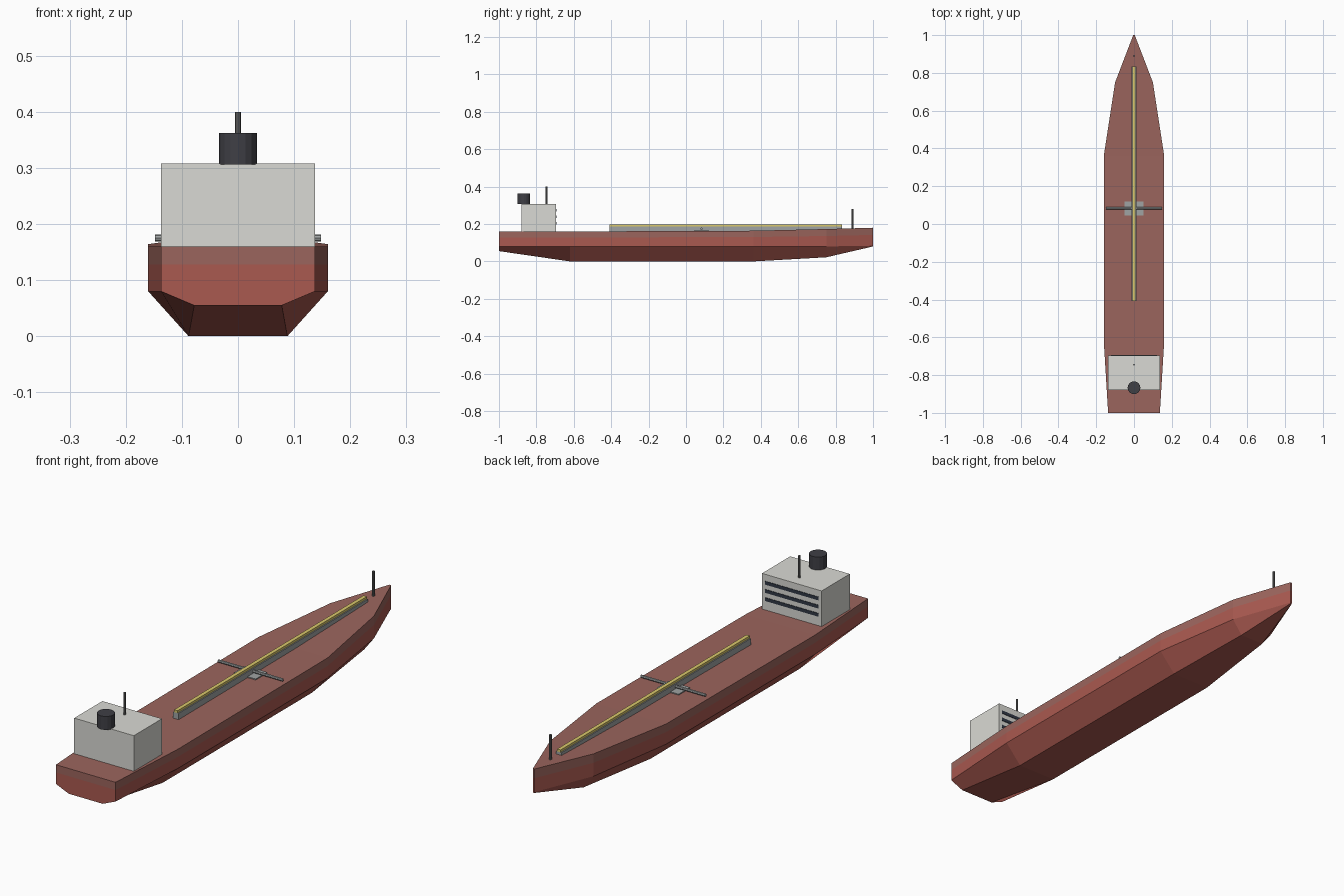
import bpy, bmesh, math

if "Cube" in bpy.data.objects:
    bpy.data.objects.remove(bpy.data.objects["Cube"])


def mat(name, rgb):
    m = bpy.data.materials.new(name)
    m.diffuse_color = (*rgb, 1)
    m.use_nodes = True
    m.node_tree.nodes["Principled BSDF"].inputs["Base Color"].default_value = m.diffuse_color
    return m


RED = mat("hull_red", (0.40, 0.10, 0.08))
DECK = mat("deck_red", (0.33, 0.13, 0.11))
WHITE = mat("house_white", (0.70, 0.70, 0.66))
DARK = mat("dark", (0.05, 0.05, 0.06))
GLASS = mat("glass", (0.03, 0.04, 0.06))
GREY = mat("steel", (0.35, 0.37, 0.37))
MAST = mat("mast_grey", (0.15, 0.15, 0.15))
YELLOW = mat("walkway_yellow", (0.70, 0.58, 0.15))


def finish(bm, name, *mats):
    bmesh.ops.recalc_face_normals(bm, faces=bm.faces[:])
    me = bpy.data.meshes.new(name)
    bm.to_mesh(me)
    bm.free()
    for m in mats:
        me.materials.append(m)
    ob = bpy.data.objects.new(name, me)
    bpy.context.collection.objects.link(ob)
    return ob


def box(name, lo, hi, m):
    bm = bmesh.new()
    bmesh.ops.create_cube(bm, size=1)
    for v in bm.verts:
        v.co = [(a + b) / 2 + c * (b - a) for a, b, c in zip(lo, hi, v.co)]
    return finish(bm, name, m)


def cylinder(name, loc, r, h, m, n=12, rot=(0, 0, 0)):
    bm = bmesh.new()
    bmesh.ops.create_cone(bm, cap_ends=True, segments=n, radius1=r, radius2=r, depth=h)
    ob = finish(bm, name, m)
    ob.location, ob.rotation_euler = loc, rot
    return ob


# Hull lofted through stations: y, half beam, bottom half width, bottom z, chine z, deck z
stations = [
    (-1.00, 0.137, 0.078, 0.055, 0.08, 0.16),
    (-0.62, 0.16, 0.088, 0.0, 0.08, 0.16),
    (0.36, 0.16, 0.088, 0.0, 0.08, 0.164),
    (0.75, 0.10, 0.055, 0.022, 0.08, 0.173),
    (1.00, 0.004, 0.003, 0.08, 0.084, 0.18),
]
bm = bmesh.new()
rings = []
for y, w, b, zb, zc, zd in stations:
    half = [(b, zb), (w, zc), (w, zc + 0.6 * (zd - zc)), (w, zd)]
    ring = half + [(-x, z) for x, z in reversed(half)]
    rings.append([bm.verts.new((x, y, z)) for x, z in ring])
for r0, r1 in zip(rings, rings[1:]):
    for i in range(8):
        j = (i + 1) % 8
        f = bm.faces.new((r0[i], r0[j], r1[j], r1[i]))
        f.material_index = 1 if i in (2, 3, 4) else 0
for r in (rings[0], rings[-1]):
    bm.faces.new((r[0], r[1], r[6], r[7]))
    bm.faces.new((r[1], r[2], r[5], r[6]))
    bm.faces.new((r[2], r[3], r[4], r[5])).material_index = 1
finish(bm, "hull", RED, DECK)

# Deckhouse with window bands facing the bow
box("deckhouse", (-0.137, -0.88, 0.158), (0.137, -0.695, 0.308), WHITE)
for i in range(3):
    z = 0.198 + i * 0.034
    box(f"window_band_{i + 1}", (-0.123, -0.697, z), (0.123, -0.693, z + 0.014), GLASS)

# Funnel and masts
cylinder("funnel", (0, -0.867, 0.334), 0.034, 0.056, DARK, 16)
cylinder("radar_mast", (0, -0.745, 0.353), 0.005, 0.094, MAST, 8)
cylinder("fore_mast", (0, 0.89, 0.226), 0.005, 0.108, MAST, 8)

# Central pipe rack with yellow walkway
box("pipe_rack", (-0.0125, -0.408, 0.158), (0.0125, 0.835, 0.187), GREY)
box("walkway", (-0.008, -0.408, 0.187), (0.008, 0.835, 0.197), YELLOW)

# Midship manifold
box("manifold_base", (-0.05, 0.045, 0.158), (0.05, 0.12, 0.167), GREY)
cylinder("manifold_pipe", (0, 0.083, 0.175), 0.006, 0.296, GREY, 8, (0, math.pi / 2, 0))
